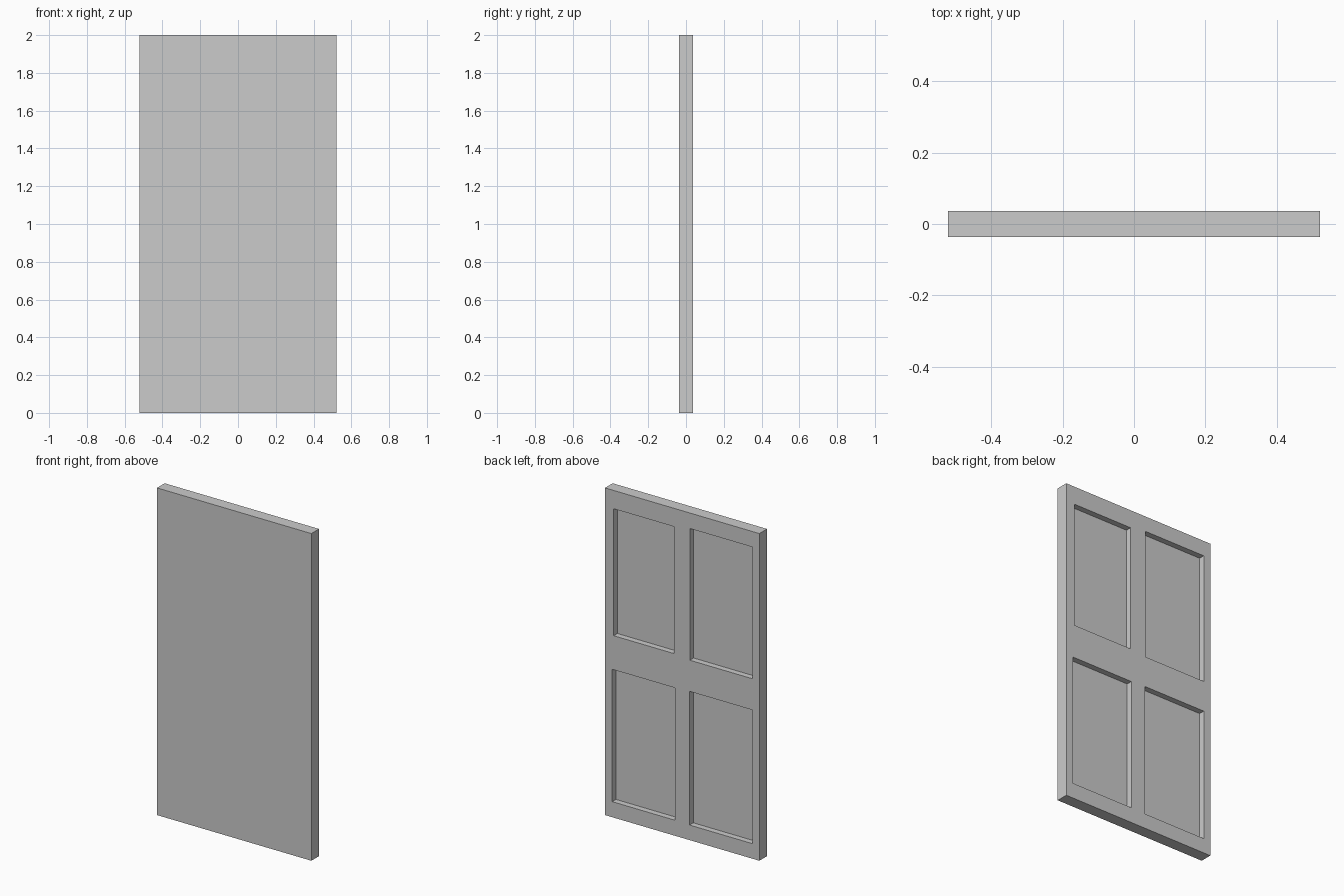
import bpy

if "Cube" in bpy.data.objects:
    bpy.data.objects.remove(bpy.data.objects["Cube"])


def box(name, x0, x1, y0, y1, z0, z1):
    """Axis-aligned box from its limits."""
    bpy.ops.mesh.primitive_cube_add(
        size=1, location=((x0 + x1) / 2, (y0 + y1) / 2, (z0 + z1) / 2))
    ob = bpy.context.object
    ob.name = name
    ob.scale = (x1 - x0, y1 - y0, z1 - z0)
    bpy.ops.object.transform_apply(location=True, rotation=True, scale=True)
    return ob


HALF_W, HALF_T, HEIGHT = 0.522, 0.037, 2.0
DEPTH = 0.036

# Door slab with a plain front
door = box("door", -HALF_W, HALF_W, -HALF_T, HALF_T, 0, HEIGHT)

# Four slightly irregular panel recesses in the back: x0, x1, z0, z1
panels = [
    (0.055, 0.463, 1.112, 1.888),
    (-0.475, -0.052, 1.100, 1.905),
    (0.050, 0.473, 0.095, 0.904),
    (-0.475, -0.050, 0.092, 0.909),
]
for x0, x1, z0, z1 in panels:
    cutter = box("panel_cutter", x0, x1, HALF_T - DEPTH, HALF_T + 0.1, z0, z1)
    cutter.hide_render = True
    mod = door.modifiers.new("panel_recess", 'BOOLEAN')
    mod.operation = 'DIFFERENCE'
    mod.solver = 'EXACT'
    mod.object = cutter
    bpy.context.view_layer.objects.active = door
    bpy.ops.object.modifier_apply(modifier=mod.name)
    bpy.data.objects.remove(cutter, do_unlink=True)
